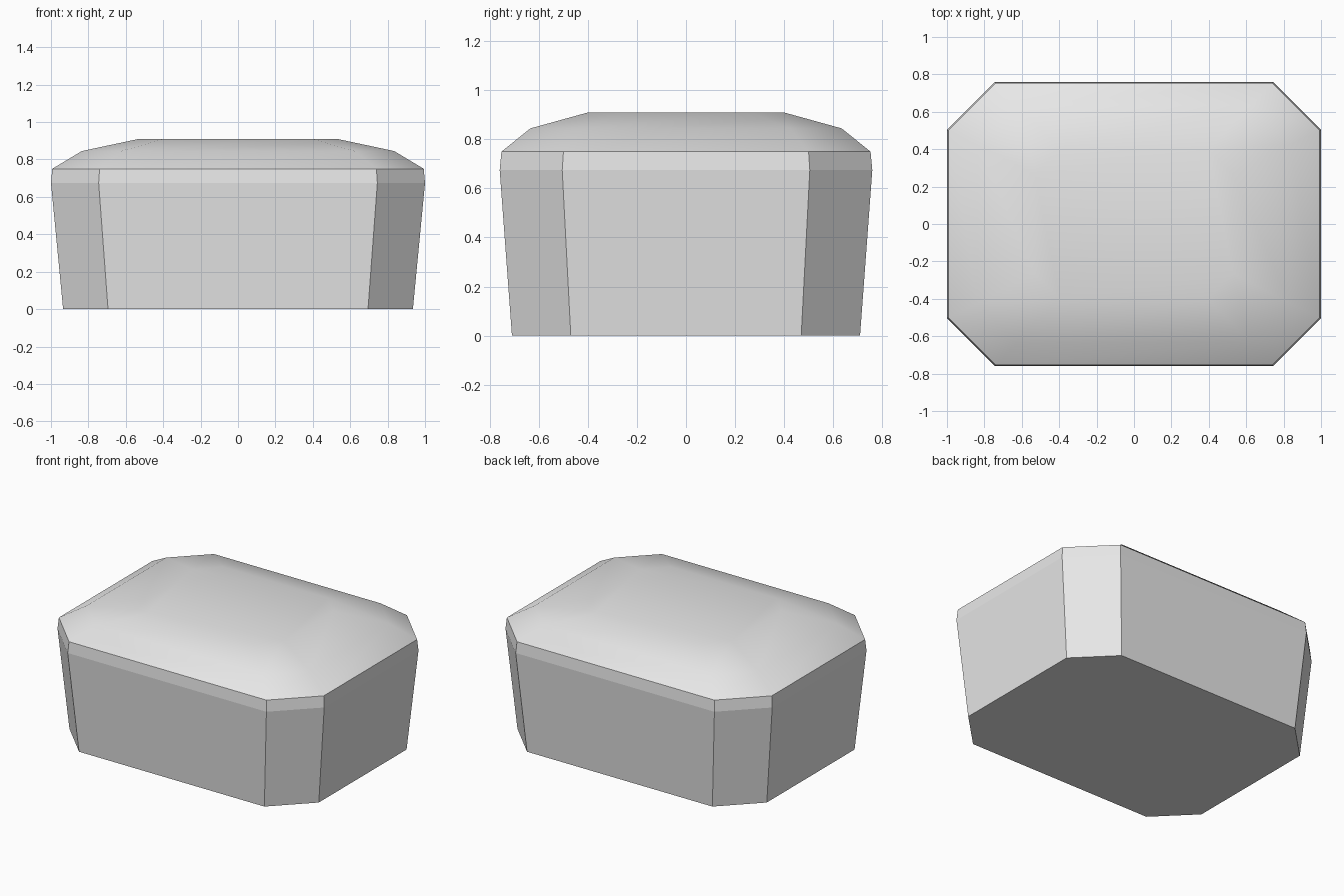
import bpy
import bmesh

if "Cube" in bpy.data.objects:
    bpy.data.objects.remove(bpy.data.objects["Cube"], do_unlink=True)

grey = bpy.data.materials.new("light_grey")
grey.use_nodes = True
grey.diffuse_color = (0.8, 0.8, 0.8, 1)
grey.node_tree.nodes["Principled BSDF"].inputs["Base Color"].default_value = grey.diffuse_color


def octagon(hx, hy, cut):
    """Rectangle outline with 45 degree cut corners, counter-clockwise."""
    quarter = [(hx, hy - cut), (hx - cut, hy)]
    mirrored = [(-x, y) for x, y in reversed(quarter)]
    half = quarter + mirrored
    return half + [(-x, -y) for x, y in half]


def loft(name, rings, cap_bottom=False, cap_top=False):
    """Skin a stack of cut-corner rings given as (z, hx, hy, cut)."""
    bm = bmesh.new()
    loops = [[bm.verts.new((x, y, z)) for x, y in octagon(hx, hy, cut)]
             for z, hx, hy, cut in rings]
    for low, high in zip(loops, loops[1:]):
        for i in range(len(low)):
            j = (i + 1) % len(low)
            bm.faces.new((low[i], low[j], high[j], high[i]))
    if cap_bottom:
        bm.faces.new(loops[0][::-1])
    if cap_top:
        bm.faces.new(loops[-1])
    mesh = bpy.data.meshes.new(name)
    bm.to_mesh(mesh)
    bm.free()
    mesh.materials.append(grey)
    obj = bpy.data.objects.new(name, mesh)
    bpy.context.collection.objects.link(obj)
    return obj


# Tapered body with a closed floor
body = loft("box_body", [(0, 0.935, 0.71, 0.24), (0.675, 1, 0.76, 0.255)],
            cap_bottom=True)

# Lid: narrow rim, then a softly shaded dome
lid = loft("lid", [(0.675, 1, 0.76, 0.255), (0.75, 0.993, 0.753, 0.253),
                   (0.845, 0.835, 0.635, 0.21), (0.91, 0.53, 0.4, 0.135)],
           cap_top=True)

bpy.ops.object.select_all(action="DESELECT")
lid.select_set(True)
bpy.context.view_layer.objects.active = lid
bpy.ops.object.shade_smooth_by_angle(angle=0.56)
